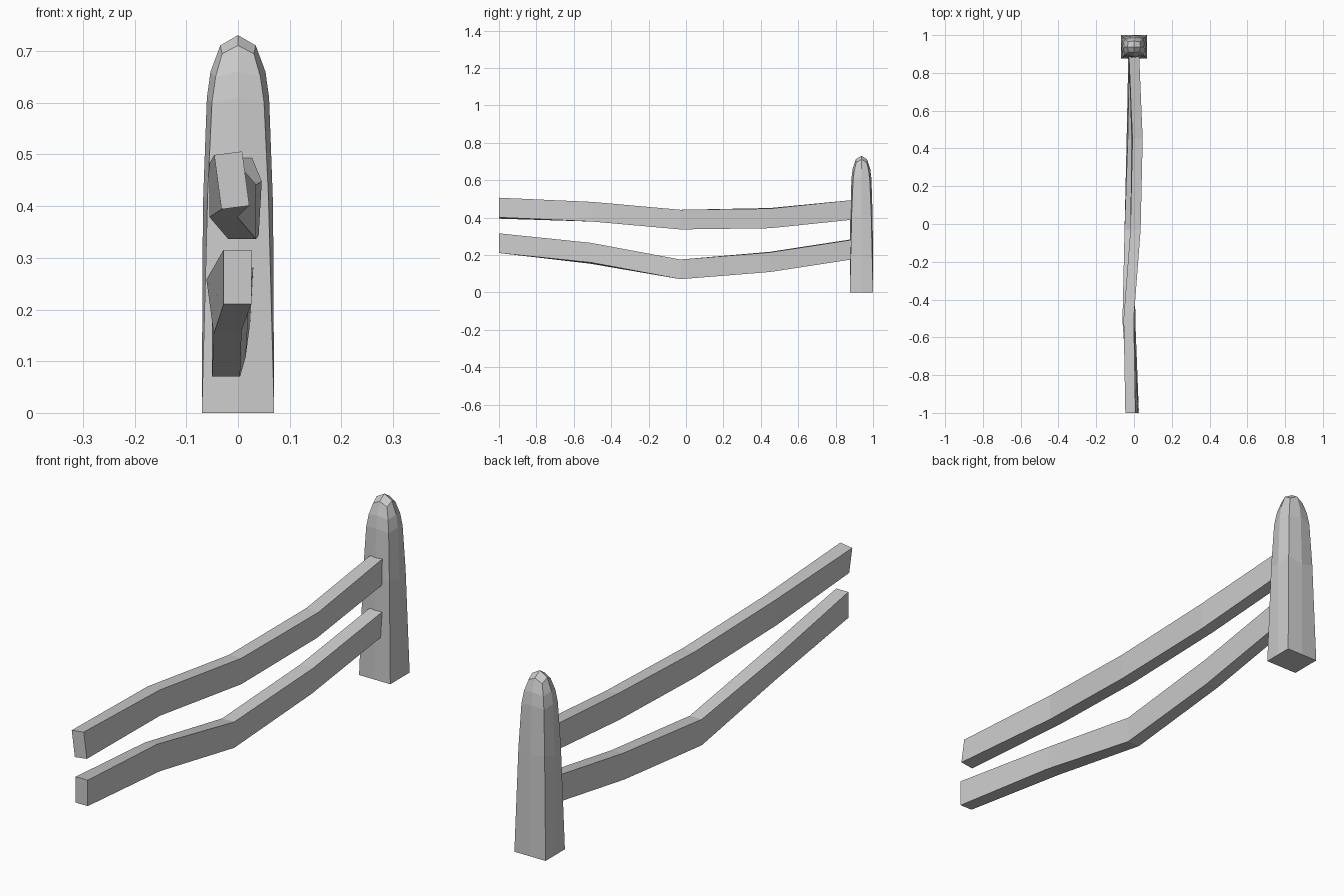
import bpy

if "Cube" in bpy.data.objects:
    bpy.data.objects.remove(bpy.data.objects["Cube"])


def make_object(name, verts, faces):
    mesh = bpy.data.meshes.new(name)
    mesh.from_pydata(verts, [], faces)
    mesh.update()
    obj = bpy.data.objects.new(name, mesh)
    bpy.context.collection.objects.link(obj)
    return obj


def bridge(rings, n):
    return [(r * n + i, r * n + (i + 1) % n, (r + 1) * n + (i + 1) % n, (r + 1) * n + i)
            for r in range(rings - 1) for i in range(n)]


# Post: square foot that turns into a rounded eight-sided tip
HX, HY, CY = 0.07, 0.062, 0.938
DIRS = [(1, 0), (1, 1), (0, 1), (-1, 1), (-1, 0), (-1, -1), (0, -1), (1, -1)]
# mid height, mid scale, corner height, corner scale
RINGS = [(0, 1, 0, 1), (0.40, 0.97, 0.42, 0.84), (0.61, 0.86, 0.60, 0.72),
         (0.66, 0.76, 0.65, 0.62), (0.711, 0.49, 0.695, 0.44)]
verts = []
for zm, sm, zc, sc in RINGS:
    for i, (dx, dy) in enumerate(DIRS):
        z, s = (zc, sc) if i % 2 else (zm, sm)
        verts.append((dx * HX * s, CY + dy * HY * s, z))
faces = bridge(len(RINGS), 8)
faces.append(tuple(reversed(range(8))))
tip, last = len(verts), (len(RINGS) - 1) * 8
verts.append((0, CY, 0.731))
for i in range(0, 8, 2):
    faces.append((tip, last + i, last + i + 1, last + (i + 2) % 8))
make_object("fence_post", verts, faces)


# Rails: rectangular section following a crooked path
def rail(name, path, w=0.027, h=0.0525):
    pts = []
    for x, y, z, lean in path:
        for sx, sz in ((-1, -1), (1, -1), (1, 1), (-1, 1)):
            pts.append((x + sx * w - sz * lean, y, z + sz * h + sx * lean * 0.5))
    n = len(path)
    fs = [tuple(reversed(f)) for f in bridge(n, 4)]
    fs += [(0, 1, 2, 3), tuple(4 * n - 1 - i for i in range(4))]
    make_object(name, pts, fs)


# x, y, z, sideways lean
rail("upper_rail", [(-0.012, -1.0, 0.450, 0.007), (-0.028, -0.50, 0.431, 0),
                    (0.008, -0.03, 0.389, 0), (0.016, 0.45, 0.397, -0.003),
                    (0.0, 0.90, 0.442, 0)])
rail("lower_rail", [(-0.001, -1.0, 0.263, 0), (-0.027, -0.51, 0.209, 0.007),
                    (-0.023, -0.03, 0.123, 0), (-0.009, 0.45, 0.163, -0.003),
                    (0.0, 0.90, 0.232, -0.003)])
